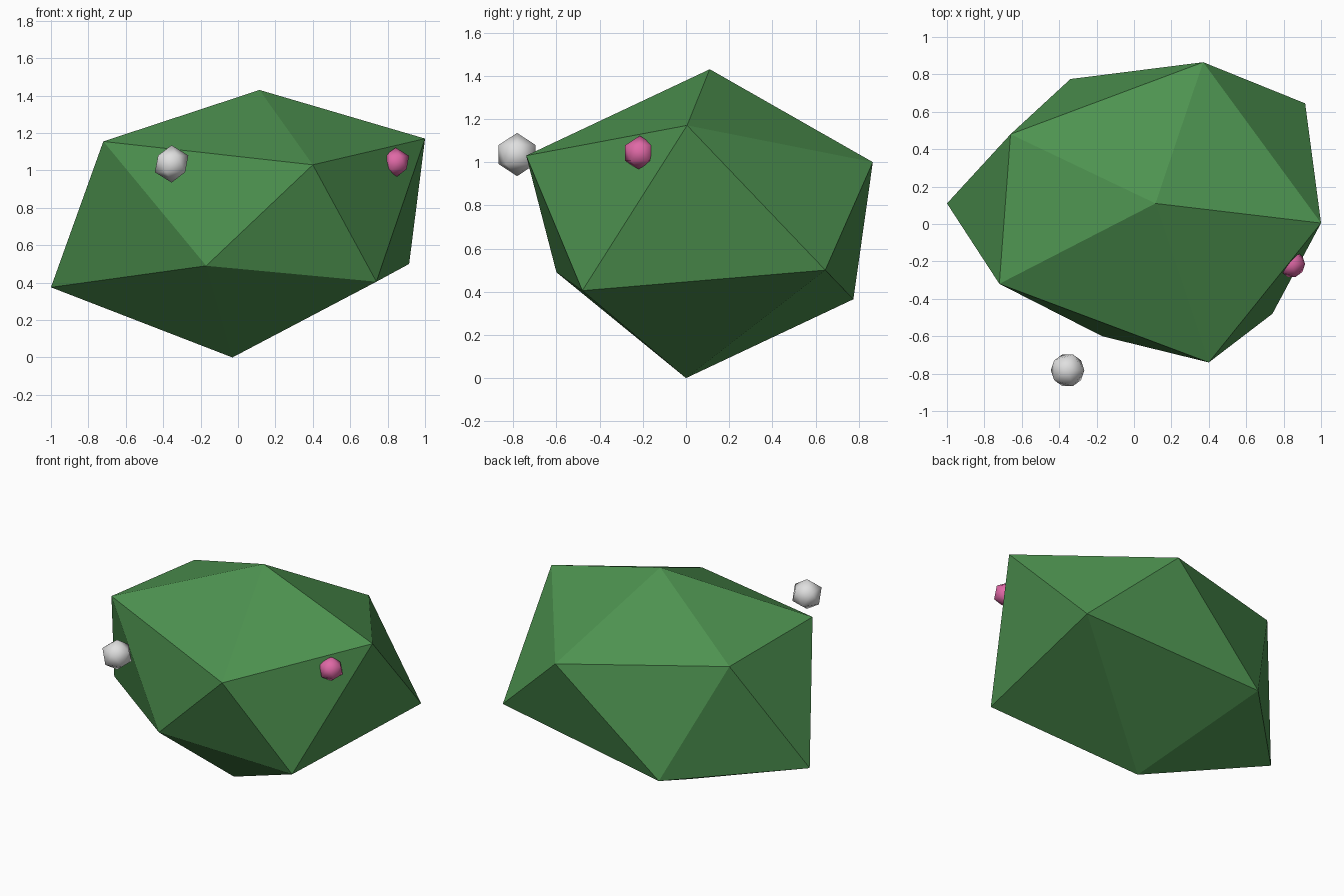
import bpy

if "Cube" in bpy.data.objects:
    bpy.data.objects.remove(bpy.data.objects["Cube"])


def material(name, rgb):
    m = bpy.data.materials.new(name)
    m.diffuse_color = (*rgb, 1.0)
    m.use_nodes = True
    m.node_tree.nodes["Principled BSDF"].inputs["Base Color"].default_value = m.diffuse_color
    return m


green = material("leaf_green", (0.075, 0.29, 0.08))
pale = material("pale_grey", (0.74, 0.74, 0.74))
pink = material("berry_pink", (0.74, 0.14, 0.38))

# Lumpy bush: a distorted icosahedron made of two rings and two poles
bottom = (-0.03, 0.0, 0.0)
lower = [(-1.0, 0.11, 0.375), (-0.17, -0.60, 0.49), (0.74, -0.48, 0.405),
         (0.915, 0.645, 0.50), (-0.34, 0.775, 0.365)]
upper = [(-0.72, -0.32, 1.155), (0.40, -0.74, 1.03), (1.0, 0.005, 1.17),
         (0.37, 0.865, 1.0), (-0.66, 0.48, 1.11)]
top = (0.115, 0.11, 1.43)
faces = []
for i in range(5):
    j = (i + 1) % 5
    a, b, c, d = 1 + i, 1 + j, 6 + i, 6 + j
    faces += [(0, b, a), (a, b, c), (b, d, c), (c, d, 11)]
mesh = bpy.data.meshes.new("bush_body")
mesh.from_pydata([bottom] + lower + upper + [top], [], faces)
mesh.update()
body = bpy.data.objects.new("bush_body", mesh)
bpy.context.collection.objects.link(body)
mesh.materials.append(green)


# Small smooth-shaded berries
def berry(name, centre, radius, mat):
    bpy.ops.mesh.primitive_ico_sphere_add(subdivisions=1, radius=radius, location=centre)
    ob = bpy.context.object
    ob.name = name
    ob.data.materials.append(mat)
    bpy.ops.object.shade_smooth()


berry("pale_berry", (-0.355, -0.782, 1.035), 0.10, pale)
berry("pink_berry", (0.843, -0.214, 1.042), 0.08, pink)
